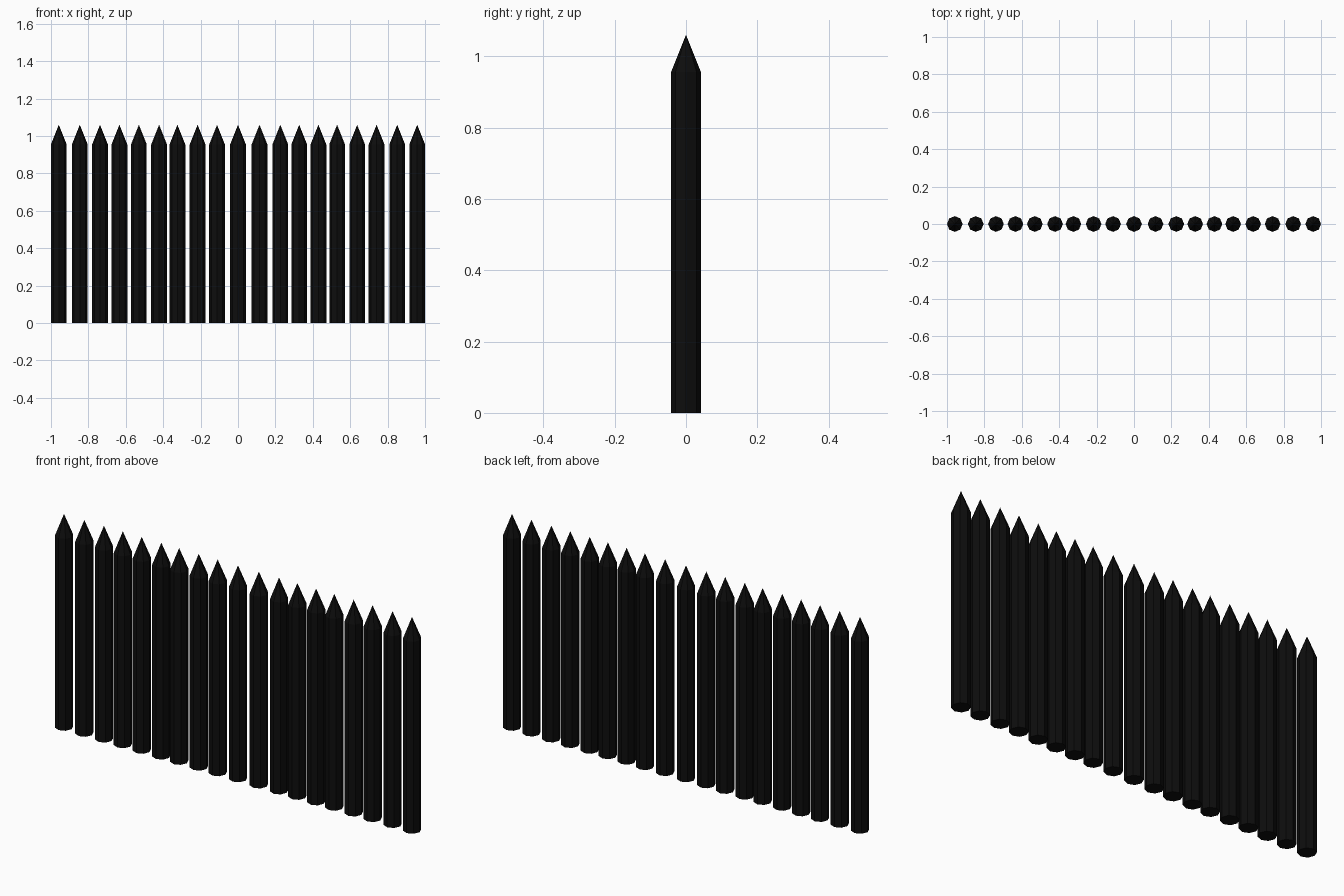
import bpy, bmesh, math

if "Cube" in bpy.data.objects:
    bpy.data.objects.remove(bpy.data.objects["Cube"])

SIDES, R, SHOULDER, TIP = 8, 0.042, 0.955, 1.06
# slightly uneven hand-set spacing of the stakes
XS = [-0.958, -0.846, -0.738, -0.634, -0.53, -0.422, -0.324, -0.216, -0.112, 0.0,
      0.115, 0.226, 0.327, 0.43, 0.53, 0.637, 0.741, 0.851, 0.958]

black = bpy.data.materials.new("black_paint")
black.diffuse_color = (0.004, 0.004, 0.004, 1)
black.use_nodes = True
black.node_tree.nodes["Principled BSDF"].inputs["Base Color"].default_value = black.diffuse_color

# one sharpened stake: closed prism with a pointed cap
mesh = bpy.data.meshes.new("stake")
bm = bmesh.new()
ring = lambda z: [bm.verts.new((R * math.cos(2 * math.pi * i / SIDES),
                                R * math.sin(2 * math.pi * i / SIDES), z)) for i in range(SIDES)]
low, high = ring(0), ring(SHOULDER)
tip = bm.verts.new((0, 0, TIP))
bm.faces.new(low[::-1])
for i in range(SIDES):
    j = (i + 1) % SIDES
    bm.faces.new((low[i], low[j], high[j], high[i]))
    bm.faces.new((high[i], high[j], tip))
bm.to_mesh(mesh)
bm.free()
mesh.materials.append(black)

# row of stakes
for n, x in enumerate(XS):
    stake = bpy.data.objects.new(f"fence_stake_{n + 1}", mesh)
    stake.location.x = x
    bpy.context.collection.objects.link(stake)
